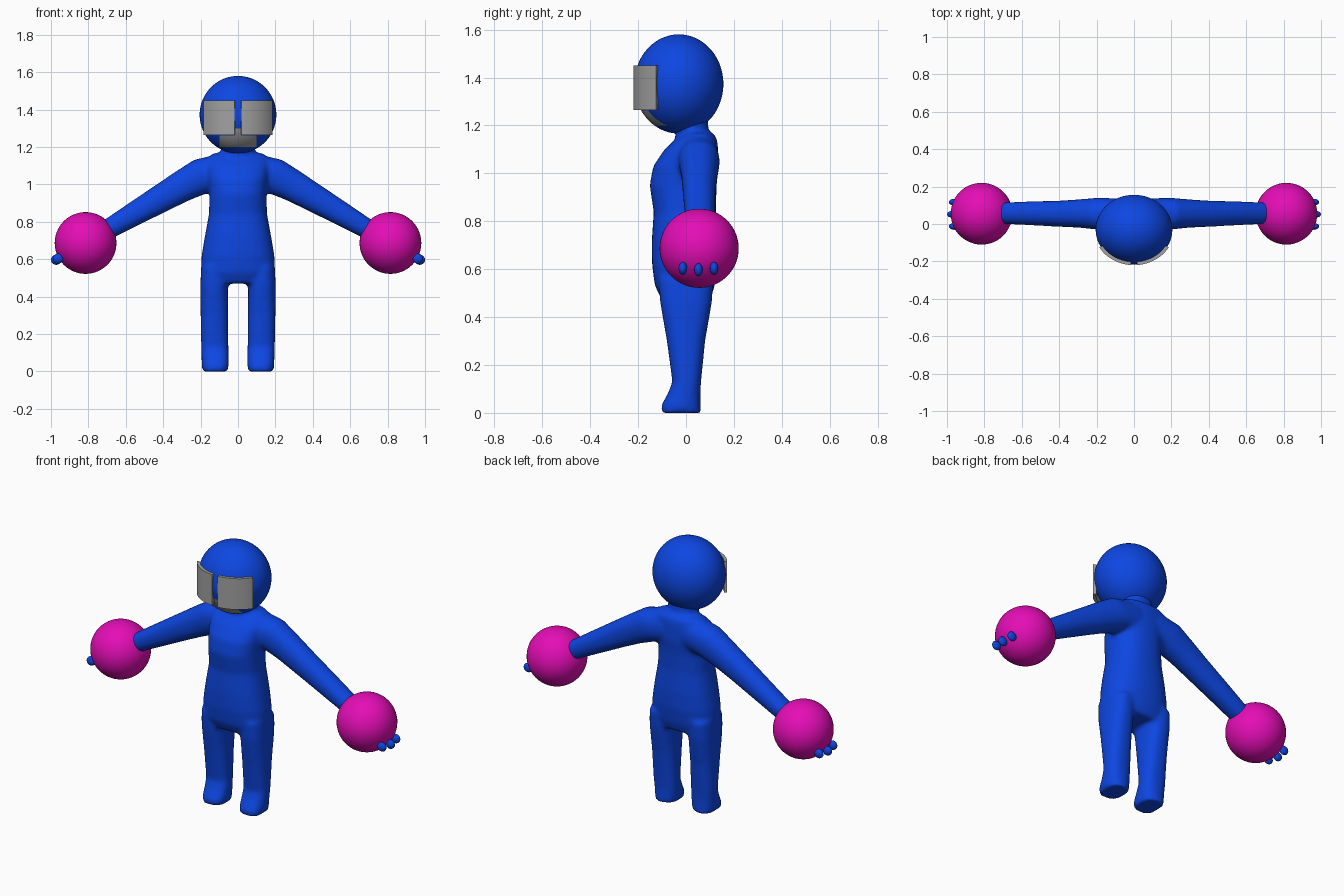
import bpy, bmesh, math
from mathutils import Vector

if "Cube" in bpy.data.objects:
    bpy.data.objects.remove(bpy.data.objects["Cube"])


def material(name, rgb):
    m = bpy.data.materials.new(name)
    m.diffuse_color = (*rgb, 1)
    m.use_nodes = True
    m.node_tree.nodes["Principled BSDF"].inputs["Base Color"].default_value = m.diffuse_color
    return m


BLUE = material("blue", (0.004, 0.062, 0.76))
PINK = material("magenta", (0.78, 0.004, 0.47))
GREY = material("grey", (0.36, 0.36, 0.36))


def make_object(name, bm, *mats):
    bmesh.ops.recalc_face_normals(bm, faces=bm.faces)
    for f in bm.faces:
        f.smooth = True
    me = bpy.data.meshes.new(name)
    bm.to_mesh(me)
    bm.free()
    ob = bpy.data.objects.new(name, me)
    bpy.context.collection.objects.link(ob)
    for m in mats:
        me.materials.append(m)
    return ob


def tube(bm, sections, u, power=1.0, n=32):
    """Loft of ovals; each section is (x, y, z, radius along u, radius along y)."""
    def sp(c):
        return math.copysign(abs(c) ** power, c)
    rings = []
    for x, y, z, ru, rv in sections:
        ring = []
        for i in range(n):
            a = 2 * math.pi * i / n
            ring.append(bm.verts.new(Vector((x, y, z)) + u * ru * sp(math.cos(a))
                                     + Vector((0, rv * sp(math.sin(a)), 0))))
        rings.append(ring)
    faces = [bm.faces.new(rings[0]), bm.faces.new(rings[-1])]
    for a, b in zip(rings, rings[1:]):
        for i in range(n):
            j = (i + 1) % n
            faces.append(bm.faces.new((a[i], a[j], b[j], b[i])))
    bmesh.ops.recalc_face_normals(bm, faces=faces)


def ellipsoid(name, loc, size, mat, u=48, v=32):
    bm = bmesh.new()
    bmesh.ops.create_uvsphere(bm, u_segments=u, v_segments=v, radius=1)
    bmesh.ops.scale(bm, vec=size, verts=bm.verts)
    bmesh.ops.translate(bm, vec=loc, verts=bm.verts)
    return make_object(name, bm, mat)


# Body: torso, neck, legs and arms fused into one smooth skin
X = Vector((1, 0, 0))
bm = bmesh.new()
tube(bm, [(0, 0.0, 0.47, 0.175, 0.10), (0, -0.005, 0.53, 0.198, 0.125),
          (0, -0.005, 0.62, 0.195, 0.137), (0, -0.005, 0.72, 0.178, 0.138),
          (0, -0.005, 0.84, 0.156, 0.13), (0, -0.012, 0.95, 0.152, 0.14),
          (0, 0.0, 1.03, 0.16, 0.137), (0, 0.022, 1.10, 0.17, 0.112),
          (0, 0.045, 1.145, 0.16, 0.085), (0, 0.055, 1.168, 0.13, 0.06)], X, 0.85)
tube(bm, [(0, 0.03, 1.08, 0.10, 0.07), (0, 0.025, 1.17, 0.085, 0.07),
          (0, 0.01, 1.25, 0.10, 0.08)], X)
for s in (-1, 1):
    # Leg with a short forward foot
    tube(bm, [(s * 0.122, -0.02, 0.0, 0.068, 0.083), (s * 0.122, -0.022, 0.03, 0.072, 0.083),
              (s * 0.122, -0.008, 0.08, 0.073, 0.068), (s * 0.124, 0.003, 0.13, 0.073, 0.06),
              (s * 0.126, 0.0, 0.30, 0.074, 0.08), (s * 0.128, 0.0, 0.46, 0.074, 0.108),
              (s * 0.125, 0.0, 0.56, 0.072, 0.115)], X, 0.8)
    # Sloping arm
    tube(bm, [(s * 0.06, 0.05, 1.075, 0.10, 0.085), (s * 0.185, 0.055, 1.048, 0.098, 0.086),
              (s * 0.29, 0.056, 0.995, 0.086, 0.076), (s * 0.395, 0.055, 0.935, 0.077, 0.07),
              (s * 0.55, 0.057, 0.845, 0.065, 0.064), (s * 0.69, 0.058, 0.763, 0.054, 0.058),
              (s * 0.78, 0.058, 0.71, 0.05, 0.055)], Vector((s * 0.515, 0, 0.857)), 0.9)
body = make_object("body", bm, BLUE)
rm = body.modifiers.new("fuse", 'REMESH')
rm.mode = 'VOXEL'
rm.voxel_size = 0.012
rm.use_smooth_shade = True
sm = body.modifiers.new("soften", 'SMOOTH')
sm.factor = 0.5
sm.iterations = 8

# Head with a grey chin guard cut into the front
head = ellipsoid("head", (0, -0.03, 1.373), (0.205, 0.186, 0.207), BLUE, 64, 48)
head.data.materials.append(GREY)
bm = bmesh.new()
bm.from_mesh(head.data)
for co, no in [((0.1, 0, 0), X), ((-0.1, 0, 0), X), ((0.02, 0, 0), X), ((-0.02, 0, 0), X),
               ((0, 0, 1.2), (0, 0, 1)), ((0, 0, 1.262), (0, 0, 1)), ((0, 0, 1.3), (0, 0, 1))]:
    bmesh.ops.bisect_plane(bm, geom=bm.verts[:] + bm.edges[:] + bm.faces[:],
                           plane_co=co, plane_no=no)
for f in bm.faces:
    c = f.calc_center_median()
    chin = abs(c.x) < 0.1 and 1.2 < c.z < 1.262
    tab = abs(c.x) < 0.02 and 1.2 < c.z < 1.3
    if c.y < -0.05 and (chin or tab):
        f.material_index = 1
bm.to_mesh(head.data)
bm.free()

for s, side in ((-1, "left"), (1, "right")):
    # Curved visor plate
    bm = bmesh.new()
    prev = first = None
    a0, a1, n = math.asin(0.018 / 0.214), math.radians(60), 12
    for i in range(n + 1):
        a = a0 + (a1 - a0) * i / n
        ring = []
        for r, z in ((1, 1.265), (1, 1.45), (0.91, 1.45), (0.91, 1.265)):
            ring.append(bm.verts.new((s * 0.214 * r * math.sin(a),
                                      -0.03 - 0.19 * r * math.cos(a), z)))
        if prev:
            for k in range(4):
                m = (k + 1) % 4
                bm.faces.new((prev[k], prev[m], ring[m], ring[k]))
        else:
            bm.faces.new(ring)
        prev = ring
    bm.faces.new(prev)
    visor = make_object("visor_" + side, bm, GREY)
    bpy.context.view_layer.objects.active = visor
    visor.select_set(True)
    bpy.ops.object.shade_smooth_by_angle(angle=math.radians(35))
    visor.select_set(False)

    # Ball held in the hand, with three fingertips showing
    ellipsoid("ball_" + side, (s * 0.815, 0.055, 0.687), (0.165,) * 3, PINK)
    for i, (y, z) in enumerate(((-0.013, 0.603), (0.052, 0.597), (0.117, 0.603))):
        ellipsoid(f"fingertip_{side}_{i + 1}", (s * (0.972 if i == 1 else 0.962), y, z),
                  (0.028, 0.018, 0.027), BLUE, 16, 10)
